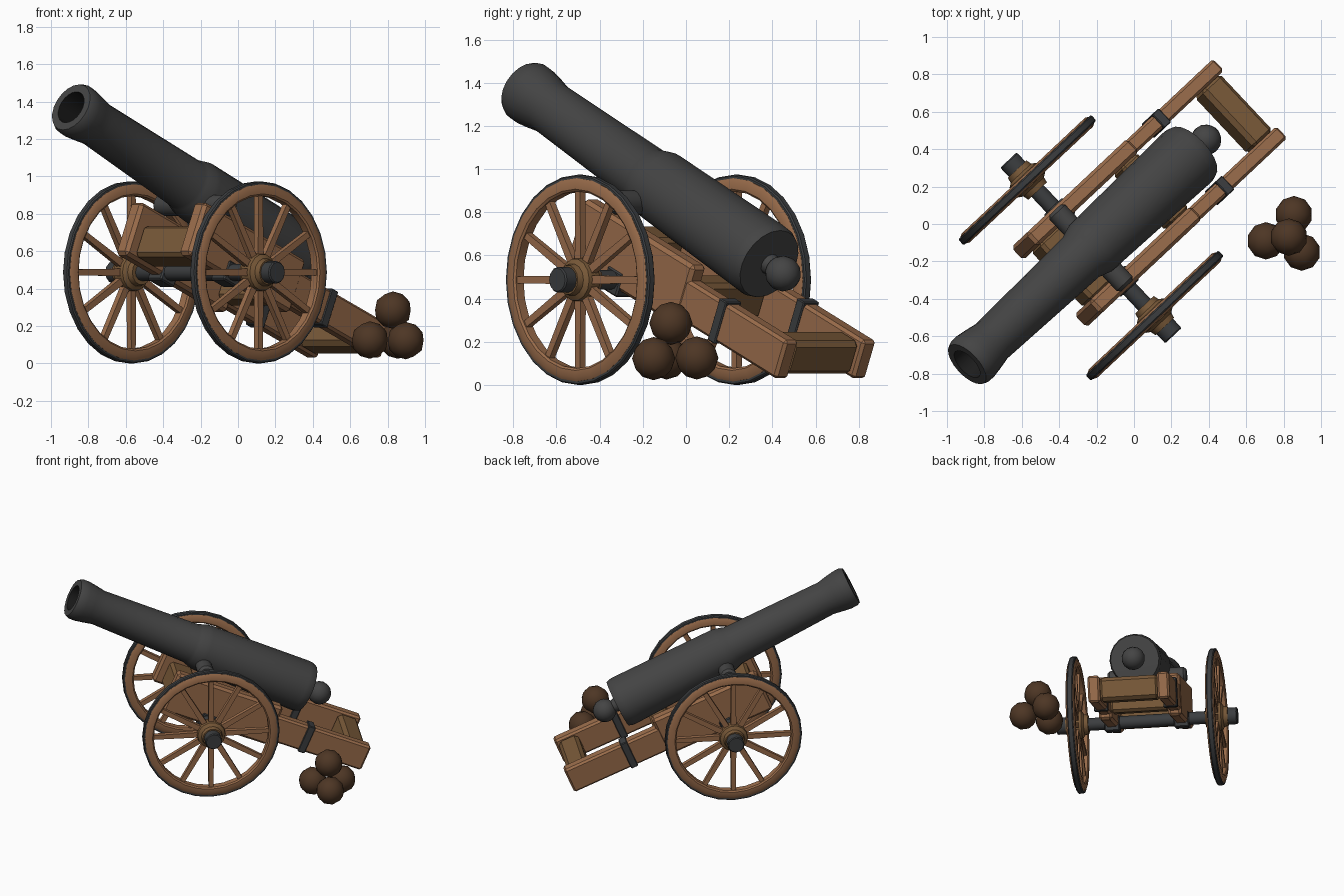
import bpy, bmesh, math
from mathutils import Matrix, Vector

if "Cube" in bpy.data.objects:
    bpy.data.objects.remove(bpy.data.objects["Cube"])

T = Matrix.Translation


def R(deg, axis):
    return Matrix.Rotation(math.radians(deg), 4, axis)


# gun frame: local x runs from muzzle to trail, origin under the axle
GUN = T((-0.23, -0.1275, 0)) @ R(43.2, 'Z')
TRAIL = GUN @ R(23, 'Y')          # tilted frame of the wooden carriage


def mat(name, c):
    m = bpy.data.materials.new(name)
    m.diffuse_color = (*c, 1)
    m.use_nodes = True
    m.node_tree.nodes["Principled BSDF"].inputs["Base Color"].default_value = m.diffuse_color
    return m


WOOD = mat("light_wood", (0.32, 0.15, 0.07))
DARK = mat("dark_wood", (0.19, 0.10, 0.04))
IRON = mat("barrel_iron", (0.058, 0.058, 0.058))
STRAP = mat("strap_iron", (0.044, 0.047, 0.05))
BORE = mat("bore_black", (0.012, 0.012, 0.012))
SHOT = mat("rusty_shot", (0.075, 0.037, 0.018))


def finish(name, bm, matrix, *mats):
    bmesh.ops.remove_doubles(bm, verts=bm.verts, dist=1e-5)
    bmesh.ops.recalc_face_normals(bm, faces=bm.faces)
    me = bpy.data.meshes.new(name)
    bm.to_mesh(me)
    bm.free()
    for m in mats:
        me.materials.append(m)
    ob = bpy.data.objects.new(name, me)
    ob.matrix_world = matrix
    bpy.context.collection.objects.link(ob)
    return ob


def lathe(name, profile, segs, matrix, *mats, closed=False, second_from=None):
    """Revolve (radius, height) points about z."""
    bm = bmesh.new()
    rings = [[bm.verts.new((r * math.cos(2 * math.pi * i / segs),
                            r * math.sin(2 * math.pi * i / segs), h))
              for i in range(segs)] for r, h in profile]
    n = len(rings)
    for k in range(n if closed else n - 1):
        a, b = rings[k], rings[(k + 1) % n]
        for i in range(segs):
            j = (i + 1) % segs
            f = bm.faces.new((a[i], a[j], b[j], b[i]))
            if second_from is not None and k < second_from:
                f.material_index = 1
    return finish(name, bm, matrix, *mats)


def box(name, lo, hi, matrix, m, bevel=0.012):
    bm = bmesh.new()
    bmesh.ops.create_cube(bm, size=1)
    lo, hi = Vector(lo), Vector(hi)
    for v in bm.verts:
        v.co = (lo + hi) / 2 + v.co * (hi - lo)
    if bevel:
        bmesh.ops.bevel(bm, geom=bm.edges[:], offset=bevel, segments=1,
                        affect='EDGES', profile=0.5)
    return finish(name, bm, matrix, m)


# barrel: bore, flared muzzle, chase, thicker breech
AXIS = GUN @ T((-0.909, 0, 1.37)) @ R(116, 'Y')
lathe("barrel",
      [(0, 0.3), (0.088, 0.3), (0.092, 0), (0.135, 0), (0.147, 0.025),
       (0.147, 0.07), (0.138, 0.13), (0.125, 0.20), (0.143, 0.93),
       (0.15, 0.95), (0.165, 1.0), (0.168, 1.03), (0.184, 1.79),
       (0.182, 1.82), (0.172, 1.845), (0, 1.85)],
      20, AXIS, IRON, BORE, second_from=2)

# knob on the breech, with its neck
lathe("breech_neck", [(0.055, 1.83), (0.04, 1.90)], 12, AXIS, IRON)
lathe("breech_knob", [(0.083 * math.sin(math.pi * i / 8),
                       1.949 - 0.083 * math.cos(math.pi * i / 8))
                      for i in range(9)], 14, AXIS, IRON)

# trunnions, the pivots of the barrel
lathe("trunnions", [(0, -0.28), (0.042, -0.28), (0.058, -0.262),
                    (0.058, 0.262), (0.042, 0.28), (0, 0.28)],
      14, GUN @ T((0, 0, 0.845)) @ R(90, 'X'), IRON)

# axle with thicker end caps
AX = GUN @ T((0, 0, 0.487)) @ R(90, 'X')
lathe("axle", [(0, -0.6), (0.045, -0.6), (0.045, 0.6), (0, 0.6)], 12, AX, STRAP)


def wheel(side, s):
    m = AX @ T((0, 0, 0.497 * s)) @ R(0 if s > 0 else 180, 'X')
    lathe(side + "_tyre", [(0.465, -0.021), (0.481, -0.021), (0.487, -0.014),
                           (0.487, 0.014), (0.481, 0.021), (0.465, 0.021)],
          28, m, STRAP, closed=True)
    lathe(side + "_rim", [(0.41, -0.024), (0.42, -0.032), (0.452, -0.032),
                          (0.471, -0.022), (0.471, 0.022), (0.452, 0.032),
                          (0.42, 0.032), (0.41, 0.024)],
          28, m, WOOD, closed=True)
    lathe(side + "_hub", [(0, -0.08), (0.068, -0.08), (0.075, -0.05),
                          (0.098, -0.035), (0.104, 0), (0.098, 0.035),
                          (0.075, 0.05), (0.068, 0.08), (0, 0.08)], 14, m, DARK)
    lathe(side + "_axle_cap", [(0, 0.05), (0.06, 0.05), (0.06, 0.14),
                               (0.054, 0.147), (0, 0.147)], 12, m, STRAP)
    # twelve slightly tapered spokes
    bm = bmesh.new()
    for i in range(12):
        made = bmesh.ops.create_cube(bm, size=1)["verts"]
        for v in made:
            w = 0.040 if v.co.x < 0 else 0.032
            v.co = Vector((0.07 + (v.co.x + 0.5) * 0.35, v.co.y * w, v.co.z * 0.034))
        bmesh.ops.transform(bm, matrix=R(30 * i, 'Z'), verts=made)
    finish(side + "_spokes", bm, m, WOOD)


# both sides: wheel, cheek, trail beam, straps
for side, s in (("right", 1), ("left", -1)):
    wheel(side, s)
    y = -0.247 * s

    def side_box(name, t0, t1, n0, n1, w, m, bevel):
        box(side + name, (t0, y - w, n0), (t1, y + w, n1), TRAIL, m, bevel)

    side_box("_cheek", -0.52, 0.29, 0.415, 0.72, 0.047, WOOD, 0.018)
    side_box("_trail_beam", 0.1, 1.0, 0.453, 0.645, 0.043, WOOD, 0.014)
    side_box("_beam_strap", 0.512, 0.565, 0.445, 0.655, 0.05, STRAP, 0.005)
    side_box("_axle_bracket", -0.24, -0.13, 0.385, 0.50, 0.054, STRAP, 0.008)

# cross pieces between the cheeks and beams
box("front_transom", (-0.46, -0.21, 0.43), (-0.29, 0.21, 0.61), TRAIL, DARK, 0.02)
box("middle_transom", (0.18, -0.21, 0.46), (0.31, 0.21, 0.635), TRAIL, DARK, 0.02)
box("rear_transom", (0.83, -0.215, 0.462), (0.98, 0.215, 0.63), TRAIL, DARK, 0.025)

# pile of cannon balls
for i, p in enumerate(((0.705, -0.09, 0.125), (0.855, 0.05, 0.125),
                       (0.897, -0.15, 0.122), (0.828, -0.07, 0.285))):
    bm = bmesh.new()
    bmesh.ops.create_icosphere(bm, subdivisions=2, radius=0.1)
    finish("cannon_ball_%d" % (i + 1), bm, T(p), SHOT)

# smooth shading with sharp edges kept
for ob in bpy.context.collection.objects:
    ob.select_set(True)
    bpy.context.view_layer.objects.active = ob
bpy.ops.object.shade_smooth_by_angle(angle=math.radians(35))
